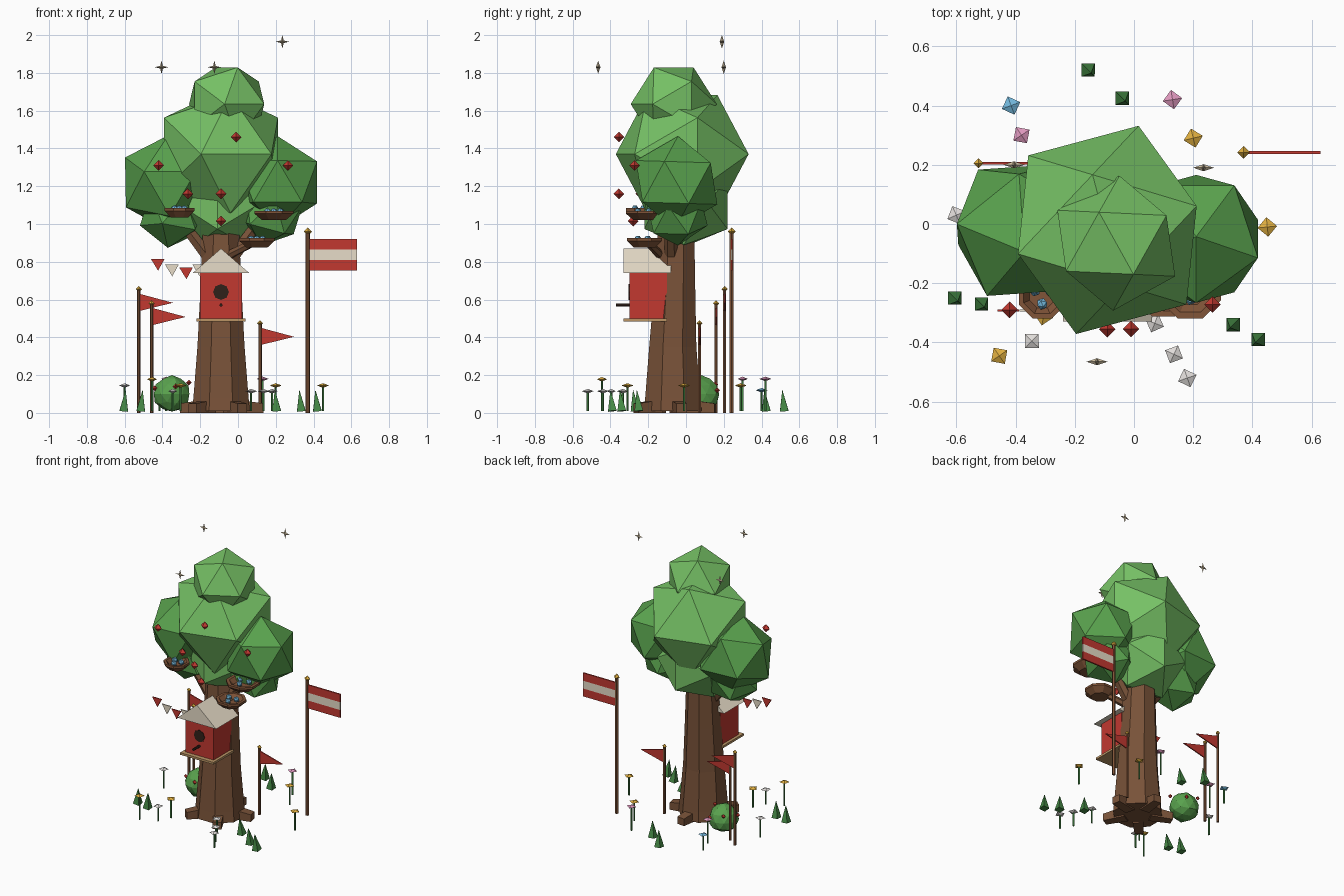
import bpy, bmesh, random
from math import sin, cos, pi, radians
from mathutils import Vector, Euler

if "Cube" in bpy.data.objects:
    bpy.data.objects.remove(bpy.data.objects["Cube"])

random.seed(4)
COL = {
    "leaf": (0.18, 0.53, 0.13), "leaf_dark": (0.10, 0.36, 0.075), "grass": (0.06, 0.25, 0.06),
    "bark": (0.19, 0.085, 0.04), "wood": (0.22, 0.09, 0.04), "tan": (0.50, 0.30, 0.13),
    "red": (0.54, 0.04, 0.03), "cream": (0.80, 0.72, 0.58), "dark": (0.03, 0.015, 0.01),
    "gold": (0.75, 0.43, 0.05), "white": (0.75, 0.72, 0.70), "pink": (0.75, 0.32, 0.52),
    "blue": (0.18, 0.50, 0.75), "star": (0.60, 0.50, 0.34),
}
MATS = {}
for key, c in COL.items():
    MATS[key] = bpy.data.materials.new(key)
    MATS[key].diffuse_color = (*c, 1)


def finish(name, bm, mat):
    bmesh.ops.recalc_face_normals(bm, faces=bm.faces)
    me = bpy.data.meshes.new(name)
    bm.to_mesh(me)
    bm.free()
    me.materials.append(MATS[mat])
    ob = bpy.data.objects.new(name, me)
    bpy.context.collection.objects.link(ob)
    return ob


def hulls(name, mat, *sets):
    """One object made of the convex hull of each point set."""
    bm = bmesh.new()
    for pts in sets:
        vs = [bm.verts.new(p) for p in pts]
        bmesh.ops.convex_hull(bm, input=vs)
    bmesh.ops.dissolve_limit(bm, angle_limit=0.01, verts=bm.verts, edges=bm.edges)
    return finish(name, bm, mat)


def box(x0, x1, y0, y1, z0, z1):
    return [(x, y, z) for x in (x0, x1) for y in (y0, y1) for z in (z0, z1)]


def octa(x, y, z, rx, ry=None, rz=None, turn=0.0):
    ry, rz = ry or rx, rz or rx
    c, s = cos(turn), sin(turn)
    return [(x + a * c - b * s, y + a * s + b * c, z + h) for a, b, h in
            ((rx, 0, 0), (-rx, 0, 0), (0, ry, 0), (0, -ry, 0), (0, 0, rz), (0, 0, -rz))]


def ico(center, r, rot):
    """Twelve corners of an icosahedron with an edge on top."""
    k, g = r / 1.902, 1.618
    e = Euler([radians(a) for a in rot])
    pts = []
    for a in (-1, 1):
        for b in (-g, g):
            for p in ((0, a, b), (a, b, 0), (b, 0, a)):
                q = Vector(p) * k
                q.rotate(e)
                pts.append(q + Vector(center))
    return pts


def rod(a, b, r0, r1, n):
    a, b = Vector(a), Vector(b)
    q = (b - a).to_track_quat('Z', 'Y')
    return [p + q @ Vector((r * cos(2 * pi * i / n), r * sin(2 * pi * i / n), 0))
            for p, r in ((a, r0), (b, r1)) for i in range(n)]


def lathe(name, mat, rings, n):
    """Rings of (x, y, z, radius) skinned in order and capped."""
    bm = bmesh.new()
    loops = [[bm.verts.new((x + r * cos(2 * pi * (i + .5) / n), y + r * sin(2 * pi * (i + .5) / n), z))
              for i in range(n)] for x, y, z, r in rings]
    for a, b in zip(loops, loops[1:]):
        for i in range(n):
            bm.faces.new((a[i], a[(i + 1) % n], b[(i + 1) % n], b[i]))
    bm.faces.new(loops[0])
    bm.faces.new(loops[-1])
    return finish(name, bm, mat)


# Trunk, roots and branches
TX, TY = -0.09, -0.07
lathe("trunk", "bark", [(TX, TY, 0.01, .165), (TX, TY, .08, .158), (TX, TY, .35, .135),
                        (TX, TY + .01, .65, .118), (TX, TY + .02, 1.05, .10)], 8)
roots = []
for i in range(5):
    a = radians(12 + 72 * i)
    d, s = Vector((cos(a), sin(a), 0)), Vector((-sin(a), cos(a), 0)) * .035
    o = Vector((TX, TY, 0))
    roots.append([o + d * t + s * k * w + Vector((0, 0, z)) for k in (-1, 1)
                  for t, z, w in ((.08, 0, 1), (.08, .07, 1), (.225, 0, .8), (.225, .05, .8))])
hulls("roots", "bark", *roots)
hulls("branches", "bark",
      rod((-.12, -.08, .78), (-.29, -.08, 1.0), .04, .03, 6),
      rod((-.06, -.08, .78), (.10, -.08, 1.0), .04, .03, 6),
      rod((-.08, -.12, .82), (.08, -.2, .90), .025, .02, 6))

# Leaf crown
for name, c, r, rot, m in (
        ("crown_main", (-.09, -.02, 1.37), .367, (0, 0, 15), "leaf"),
        ("crown_top", (-.06, -.065, 1.635), .228, (0, 0, 29), "leaf"),
        ("crown_right", (.21, -.05, 1.22), .245, (30, 0, 0), "leaf_dark"),
        ("crown_left", (-.375, -.02, 1.22), .26, (-15, 0, 4), "leaf_dark"),
        ("crown_lower", (-.09, 0, 1.11), .26, (0, 0, 85), "leaf"),
        ("crown_lower_left", (-.35, -.03, 1.05), .18, (25, 10, 20), "leaf_dark"),
        ("crown_lower_right", (.17, -.05, 1.06), .18, (-20, 10, 40), "leaf_dark")):
    hulls(name, m, ico(c, r, rot))

# Apples
hulls("apples", "red", *[octa(x, y, z, .028) for x, y, z in (
    (-.42, -.29, 1.31), (-.265, -.24, 1.16), (-.09, -.355, 1.16), (-.09, -.28, 1.015),
    (-.01, -.355, 1.46), (.265, -.272, 1.31))])

# Nests with eggs
for x, y, z, r in ((-.31, -.24, 1.035, .085), (.19, -.215, 1.02, .112), (.10, -.22, .875, .10)):
    lathe("nest", "wood", [(x, y, z, r * .6), (x, y, z + .035, r), (x, y, z + .05, r),
                           (x, y, z + .05, r * .8), (x, y, z + .022, r * .55)], 8)
    hulls("eggs", "blue", *[ico((x + r * .35 * cos(a), y + r * .35 * sin(a), z + .045), .02, (0, 0, 20))
                            for a in (.5, 2.6, 4.7)])

# Birdhouse
hulls("birdhouse_body", "red", box(-.20, .02, -.30, -.10, .50, .75))
hulls("birdhouse_floor", "tan", box(-.22, .04, -.33, -.10, .485, .50))
hulls("birdhouse_roof", "cream", [(x, y, z) for y in (-.33, -.08)
                                  for x, z in ((-.24, .74), (.06, .74), (-.09, .87))])
hulls("birdhouse_hole", "dark", rod((-.09, -.29, .64), (-.09, -.304, .64), .042, .042, 8))
hulls("birdhouse_perch", "dark", rod((-.09, -.29, .57), (-.09, -.37, .57), .009, .009, 6))

# Bunting
for x, z, m in ((-.425, .815, "red"), (-.35, .785, "cream"), (-.275, .77, "red"), (-.205, .785, "cream")):
    hulls("bunting", m, [(x + dx, y, z + dz) for y in (-.295, -.288)
                         for dx, dz in ((-.036, 0), (.036, 0), (.002, -.062))])

# Flag and pennants
for x, y, h, r in ((.37, .242, .96, .012), (-.525, .205, .655, .009), (-.457, .16, .58, .009), (.117, .072, .475, .009)):
    hulls("pole", "wood", rod((x, y, 0), (x, y, h), r, r, 6))
    hulls("pole_tip", "gold", octa(x, y, h, r * 1.8))
    if h < .9:
        t = h - .025
        hulls("pennant", "red", [(x + dx, y + dy, z) for dy in (-.004, .004)
                                 for dx, z in ((.005, t), (.005, t - .09), (.18, t - .047))])
for z0, z1, m in ((.865, .92, "red"), (.81, .865, "cream"), (.755, .81, "red")):
    hulls("flag_stripe", m, box(.378, .63, .237, .247, z0, z1))

# Flowers
for x, y, z, m in ((-.415, .40, .12, "blue"), (.13, .42, .18, "pink"), (-.38, .30, .18, "pink"),
                   (.20, .29, .145, "gold"), (.45, -.01, .145, "gold"), (-.455, -.445, .178, "gold"),
                   (-.305, -.31, .145, "gold"), (.07, -.335, .115, "white"), (.135, -.44, .115, "white"),
                   (.18, -.52, .115, "white"), (-.345, -.395, .115, "white"), (-.60, .03, .145, "white")):
    hulls("flower_stem", "grass", rod((x, y, .01), (x, y, z), .006, .006, 5))
    hulls("flower_head", m, octa(x, y, z, .033, .033, .012, random.uniform(0, 1.5)))

# Grass tufts
tufts = []
for x, y in ((-.155, .52), (-.04, .425), (-.605, -.25), (-.515, -.27), (.335, -.34), (.42, -.39), (.205, -.25)):
    lean = .01 if x > 0 else -.01
    tufts.append(rod((x, y, .01), (x - lean, y - .01, .12), .032, .001, 4))
hulls("grass_tufts", "grass", *tufts)

# Berry bush
bm = bmesh.new()
bmesh.ops.create_icosphere(bm, subdivisions=2, radius=.097)
for v in bm.verts:
    v.co = v.co * random.uniform(.94, 1.05) + Vector((-.35, .08, .1))
finish("bush", bm, "leaf_dark")
hulls("berries", "red", *[octa(-.35 + x, .08 + y, z, .015) for x, y, z in (
    (.09, -.03, .16), (-.05, .075, .15), (.05, .085, .12), (-.09, -.03, .13), (.02, -.09, .14))])

# Sparkles above the crown
for x, y, z in ((.235, .19, 1.965), (-.405, .20, 1.83), (-.125, -.465, 1.83)):
    hulls("sparkle", "star", octa(x, y, z, .035, .012, .009), octa(x, y, z, .009, .012, .035))

for m in bpy.data.materials:
    if m.users and not m.is_grease_pencil:
        m.use_nodes = True
        m.node_tree.nodes["Principled BSDF"].inputs["Base Color"].default_value = m.diffuse_color
